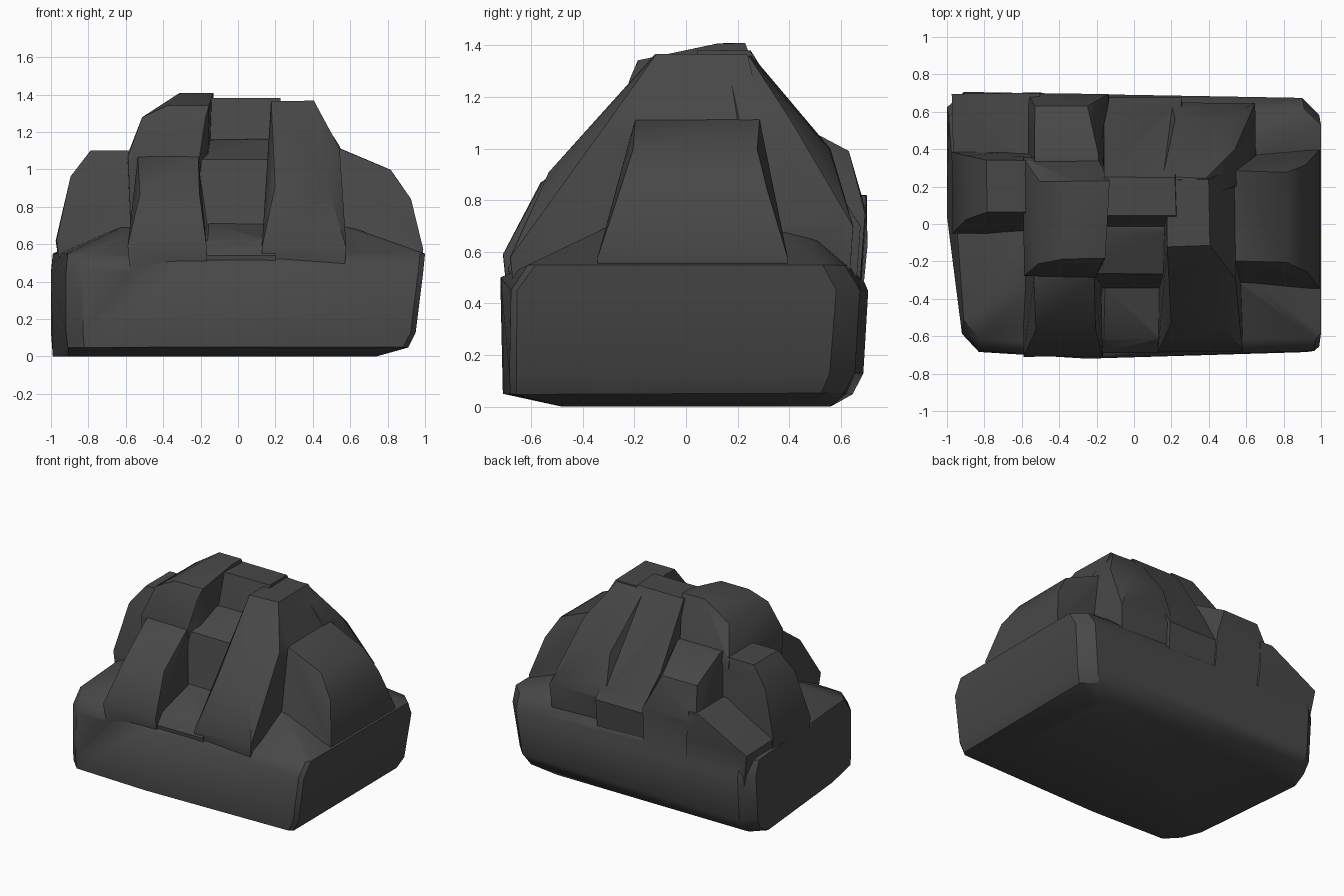
import bpy, bmesh, math, random

if "Cube" in bpy.data.objects:
    bpy.data.objects.remove(bpy.data.objects["Cube"])

random.seed(4)
stone = bpy.data.materials.new("dark grey stone")
stone.diffuse_color = (0.064, 0.064, 0.064, 1)
stone.use_nodes = True
stone.node_tree.nodes["Principled BSDF"].inputs["Base Color"].default_value = stone.diffuse_color
blocks = []


def block(name, *levels, chamfer=0.0, rooted=True):
    """Convex stone block through stacked rectangles (z, x0, x1, y0, y1).
    Rooted blocks run down into the foot of the rock."""
    levels = list(levels)
    if rooted:
        levels.append((0.12, *(0.93 * v for v in levels[0][1:])))
    bm = bmesh.new()
    for z, x0, x1, y0, y1 in levels:
        for x, sx in ((x0, 1), (x1, -1)):
            for y, sy in ((y0, 1), (y1, -1)):
                c = chamfer * (0.3 if sx < 0 < sy else 1)  # front right stays sharp
                for a, b in {(c, 0), (0, c)}:
                    jit = random.uniform(-.006, .006) if z else 0
                    bm.verts.new((x + sx * a + jit * (not chamfer),
                                  y + sy * b + jit, z + jit / 2))
    if not rooted:  # the foot: pull in its left front and right back
        for v in bm.verts:
            if v.co.x < -.8 and v.co.y < -.1:
                v.co.x += .08
            if v.co.x > .7 and v.co.y > .5:
                v.co.y -= .04
        # blunt left side and the swell of the front
        for p in ((-1, .04, .43), (-.96, .0, .05), (-.25, -.72, .5), (-.25, -.71, .05)):
            bm.verts.new(p)
    bmesh.ops.convex_hull(bm, input=bm.verts)
    loose = [v for v in bm.verts if not v.link_faces]
    bmesh.ops.delete(bm, geom=loose, context='VERTS')
    bmesh.ops.recalc_face_normals(bm, faces=bm.faces)
    me = bpy.data.meshes.new(name)
    bm.to_mesh(me)
    bm.free()
    me.materials.append(stone)
    ob = bpy.data.objects.new(name, me)
    bpy.context.collection.objects.link(ob)
    blocks.append(ob)
    return ob


# broad foot with the low corner ledges
rock = block("rock", (0, -.99, .74, -.48, .56), (.05, -.99, .91, -.68, .65),
             (.13, -1, .95, -.68, .69), (.45, -1, .99, -.68, .71),
             (.55, -.99, 1, -.61, .66), (.69, -.62, .6, -.32, .45),
             chamfer=.09, rooted=False)

# front: left buttress, stepped notch, right ridge
block("front_left_buttress", (.59, -.59, -.17, -.71, 0), (.87, -.52, -.21, -.56, 0),
      (1.07, -.53, -.21, -.28, 0))
block("front_toe", (.54, -.2, .2, -.69, -.3), (.63, -.16, .15, -.61, -.3),
      (.71, -.16, .14, -.34, -.3))
block("front_step", (.7, -.16, .14, -.34, 0), (1.05, -.22, .21, -.27, 0),
      (1.16, -.19, .2, -.03, 0))
block("front_right_ridge", (.58, .13, .58, -.68, .3), (.91, .2, .48, -.53, .3),
      (1.11, .18, .54, -.3, .3), (1.365, .18, .4, -.12, .24))

# summit
block("left_summit", (1.07, -.59, -.2, -.28, .36), (1.28, -.51, -.17, -.21, .22),
      (1.34, -.38, -.16, -.19, .22), (1.41, -.31, -.13, .13, .23))
block("middle_summit", (.7, -.16, .26, -.03, .68), (1.08, -.17, .25, -.03, .39),
      (1.38, -.16, .22, .04, .25))

# shoulders on both sides
block("left_shoulder", (.62, -.97, -.55, -.05, .39), (.96, -.9, -.55, .02, .36),
      (1.1, -.79, -.53, .06, .34))
block("right_shoulder", (.57, .5, .985, -.35, .39), (.84, .5, .92, -.26, .32),
      (1.0, .48, .82, -.2, .28), (1.11, .45, .54, -.2, .28))

# back: blocks either side of the rear notch and the low left ledge
block("back_left_ledge", (.62, -.97, -.5, .3, .7), (.82, -.6, -.5, .3, .7))
block("back_left_block", (.75, -.57, -.13, .3, .7), (.99, -.53, -.25, .3, .63),
      (1.13, -.53, -.19, .28, .37))
block("back_right_ridge", (.7, .2, .65, .2, .65), (1.0, .22, .49, .2, .56),
      (1.12, .18, .54, .2, .4), (1.36, .15, .39, .15, .25))

# fuse everything into one boulder
for b in blocks[1:]:
    m = rock.modifiers.new(b.name, 'BOOLEAN')
    m.operation = 'UNION'
    m.solver = 'EXACT'
    m.object = b
bpy.context.view_layer.update()
dg = bpy.context.evaluated_depsgraph_get()
fused = bpy.data.meshes.new_from_object(rock.evaluated_get(dg))
rock.modifiers.clear()
rock.data = fused
for b in blocks[1:]:
    bpy.data.objects.remove(b)
fused.materials.clear()
fused.materials.append(stone)
for p in fused.polygons:
    p.material_index = 0

# soft faces, crisp breaks
bpy.context.view_layer.objects.active = rock
rock.select_set(True)
bpy.ops.object.shade_smooth_by_angle(angle=math.radians(35))
